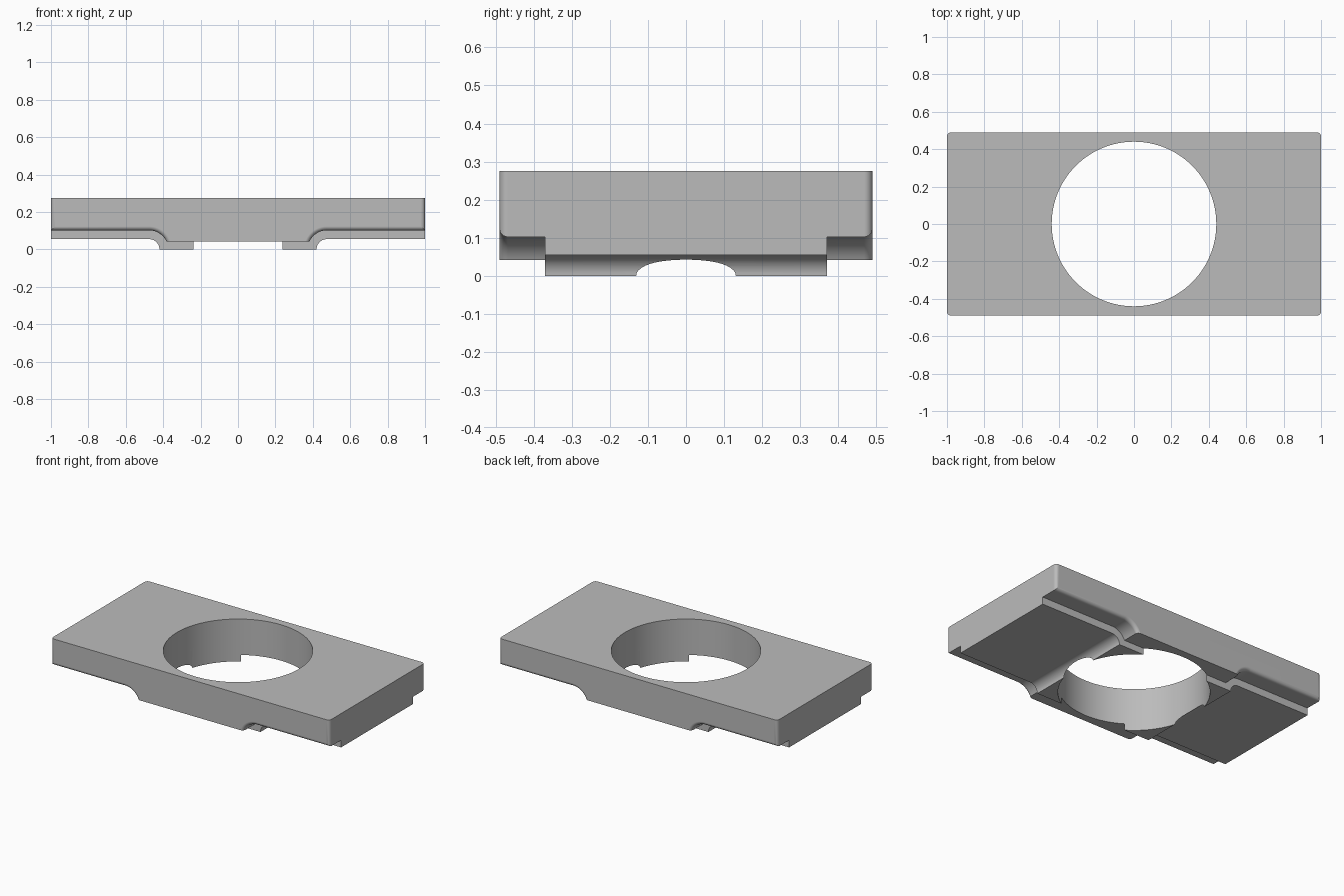
import bpy
import bmesh
import math

old = bpy.data.objects.get("Cube")
if old:
    bpy.data.objects.remove(old, do_unlink=True)

HALF_LENGTH = 1.0
HALF_WIDTH = 0.49
PAD_HALF_WIDTH = 0.37
TOP = 0.275
CENTRE_BOTTOM = 0.042
FILLET = 0.022
HOLE_RADIUS = 0.44
COVE_X = 0.475  # shared centre of the curved steps, at ground height

grey = bpy.data.materials.new("plain_grey")
grey.use_nodes = True
colour = (0.5, 0.5, 0.5, 1)
grey.diffuse_color = colour
grey.node_tree.nodes["Principled BSDF"].inputs["Base Color"].default_value = colour


def stepped_profile(radius, top, steps=16):
    """Right half runs along the wing, then down a cove; mirrored for the left."""
    half = [(HALF_LENGTH, top), (HALF_LENGTH, radius)]
    for i in range(steps + 1):
        a = math.pi / 2 * (1 + i / steps)
        half.append((COVE_X + radius * math.cos(a), radius * math.sin(a)))
    return half + [(-x, z) for x, z in reversed(half)]


def extrude_profile(points, half_width):
    bm = bmesh.new()
    face = bm.faces.new([bm.verts.new((x, -half_width, z)) for x, z in points])
    side = bmesh.ops.extrude_face_region(bm, geom=[face])["geom"]
    verts = [g for g in side if isinstance(g, bmesh.types.BMVert)]
    bmesh.ops.translate(bm, verts=verts, vec=(0, 2 * half_width, 0))
    bmesh.ops.recalc_face_normals(bm, faces=bm.faces)
    return bm


def make_object(name, bm):
    mesh = bpy.data.meshes.new(name)
    bm.to_mesh(mesh)
    bm.free()
    mesh.materials.append(grey)
    obj = bpy.data.objects.new(name, mesh)
    bpy.context.collection.objects.link(obj)
    return obj


def combine(target, helper, operation):
    mod = target.modifiers.new(operation.lower(), 'BOOLEAN')
    mod.operation = operation
    mod.solver = 'EXACT'
    mod.object = helper
    bpy.ops.object.modifier_apply(modifier=mod.name)
    bpy.data.objects.remove(helper, do_unlink=True)


# Slab with rounded upright corners and rounded lower long edges on the wings
bm = extrude_profile(stepped_profile(0.102, TOP), HALF_WIDTH)


def is_rounded(edge):
    a, b = (v.co for v in edge.verts)
    if abs(a.y - b.y) > 0.01:
        return False
    upright = abs(a.x) > 0.99 and abs(b.x) > 0.99 and abs(a.x - b.x) < 0.01
    wing = max(a.z, b.z) < TOP - 0.01 and a.x * b.x > 0
    return upright or wing


bmesh.ops.bevel(bm, geom=[e for e in bm.edges if is_rounded(e)], offset=FILLET,
                offset_type='OFFSET', segments=6, profile=0.5, affect='EDGES')

# Trim the middle flat, leaving the rounding to end cleanly at the step
cut = bmesh.ops.bisect_plane(bm, geom=bm.verts[:] + bm.edges[:] + bm.faces[:],
                             plane_co=(0, 0, CENTRE_BOTTOM), plane_no=(0, 0, 1),
                             clear_inner=True)
rim = [g for g in cut["geom_cut"] if isinstance(g, bmesh.types.BMEdge)]
bmesh.ops.edgeloop_fill(bm, edges=rim)
bmesh.ops.recalc_face_normals(bm, faces=bm.faces)
plate = make_object("base_plate", bm)
bpy.ops.object.select_all(action='DESELECT')
plate.select_set(True)
bpy.context.view_layer.objects.active = plate

# Narrower stepped pad underneath
pad = make_object("under_pad", extrude_profile(stepped_profile(0.055, 0.2), PAD_HALF_WIDTH))
combine(plate, pad, 'UNION')

# Round hole through everything
bm = bmesh.new()
bmesh.ops.create_cone(bm, cap_ends=True, segments=128, radius1=HOLE_RADIUS,
                      radius2=HOLE_RADIUS, depth=2)
hole = make_object("hole_cutter", bm)
hole.hide_render = True
combine(plate, hole, 'DIFFERENCE')

# Smooth curves, crisp flats
bpy.ops.object.shade_smooth_by_angle(angle=math.radians(30))
weighted = plate.modifiers.new("weighted_normals", 'WEIGHTED_NORMAL')
weighted.keep_sharp = True
